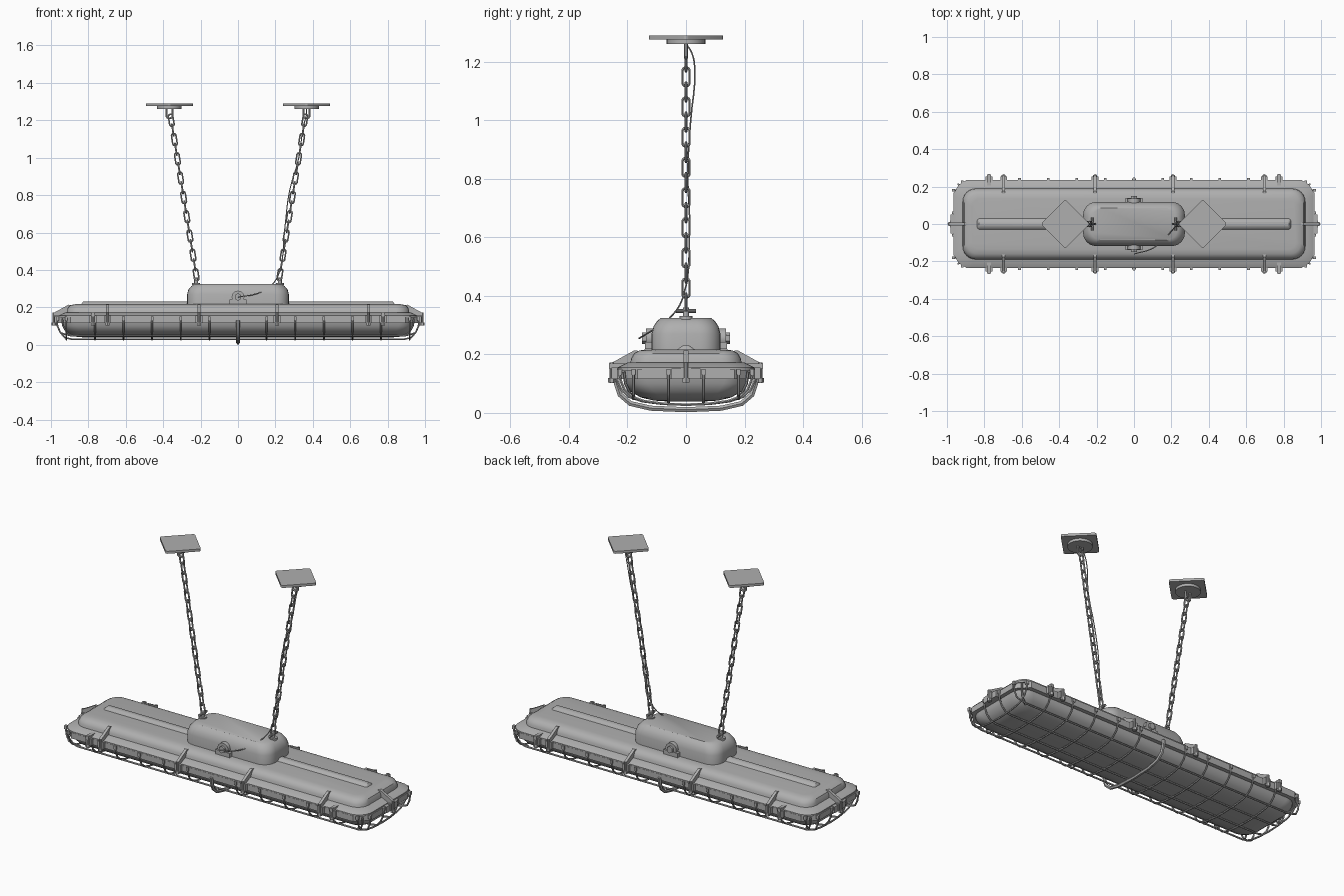
import bpy, bmesh, math
from mathutils import Vector, Matrix

old = bpy.data.objects.get("Cube")
if old:
    bpy.data.objects.remove(old)

grey = bpy.data.materials.new("painted_grey")
grey.use_nodes = True
COL = (0.43, 0.43, 0.43, 1)
grey.diffuse_color = COL
grey.node_tree.nodes["Principled BSDF"].inputs["Base Color"].default_value = COL


def add(name, mesh):
    mesh.materials.clear()
    mesh.materials.append(grey)
    mesh.shade_smooth()
    mesh.set_sharp_from_angle(angle=math.radians(35))
    ob = bpy.data.objects.new(name, mesh)
    bpy.context.collection.objects.link(ob)
    return ob


def finish(name, bm, mat=None):
    if mat:
        bm.transform(mat)
    bmesh.ops.recalc_face_normals(bm, faces=bm.faces)
    me = bpy.data.meshes.new(name)
    bm.to_mesh(me)
    bm.free()
    return add(name, me)


def outline(hx, hy, r, seg):
    pts = []
    for q, (sx, sy) in enumerate([(1, 1), (-1, 1), (-1, -1), (1, -1)]):
        for i in range(seg + 1):
            a = (q + i / seg) * math.pi / 2
            pts.append((sx * (hx - r) + r * math.cos(a), sy * (hy - r) + r * math.sin(a)))
    return pts


def loft(name, rings, seg=6, mat=None):
    """Stack rounded rectangles given as (half x, half y, corner radius, z)."""
    bm = bmesh.new()
    loops = [[bm.verts.new((x, y, z)) for x, y in outline(hx, hy, r, seg)] for hx, hy, r, z in rings]
    n = len(loops[0])
    for a, b in zip(loops, loops[1:]):
        for i in range(n):
            bm.faces.new((a[i], a[(i + 1) % n], b[(i + 1) % n], b[i]))
    bm.faces.new(loops[0][::-1])
    bm.faces.new(loops[-1])
    return finish(name, bm, mat)


def box(name, centre, size, mat=None):
    bm = bmesh.new()
    bmesh.ops.create_cube(bm, size=1)
    bm.transform(Matrix.Translation(centre) @ Matrix.Diagonal((*size, 1)))
    return finish(name, bm, mat)


def rod(name, centre, r, depth, axis="Z", seg=16, mat=None):
    bm = bmesh.new()
    bmesh.ops.create_cone(bm, cap_ends=True, segments=seg, radius1=r, radius2=r, depth=depth)
    turn = {"Z": Matrix(), "Y": Matrix.Rotation(math.pi / 2, 4, "X"), "X": Matrix.Rotation(math.pi / 2, 4, "Y")}
    bm.transform(Matrix.Translation(centre) @ turn[axis])
    return finish(name, bm, mat)


def wire(name, pts, r, closed=False, smooth=False, mat=None):
    cu = bpy.data.curves.new(name, "CURVE")
    cu.dimensions = "3D"
    cu.bevel_depth, cu.bevel_resolution, cu.use_fill_caps = r, 1, True
    if smooth:
        sp = cu.splines.new("BEZIER")
        sp.bezier_points.add(len(pts) - 1)
        for bp, p in zip(sp.bezier_points, pts):
            bp.co = p
            bp.handle_left_type = bp.handle_right_type = "AUTO"
        sp.resolution_u = 4
    else:
        sp = cu.splines.new("POLY")
        sp.points.add(len(pts) - 1)
        for sp_pt, p in zip(sp.points, pts):
            sp_pt.co = (*p, 1)
    sp.use_cyclic_u = closed
    tmp = bpy.data.objects.new("tmp", cu)
    bpy.context.collection.objects.link(tmp)
    me = bpy.data.meshes.new_from_object(tmp.evaluated_get(bpy.context.evaluated_depsgraph_get()))
    bpy.data.objects.remove(tmp)
    if mat:
        me.transform(mat)
    return add(name, me)


# Housing, rim and diffuser
loft("upper_housing", [(.917, .192, .07, .15), (.915, .188, .07, .185), (.907, .178, .065, .203),
                       (.89, .16, .055, .213), (.865, .135, .04, .217)])
loft("top_ridge", [(.84, .032, .01, .21), (.838, .028, .01, .218), (.828, .012, .008, .23)], 2)
loft("upper_flange", [(.96, .235, .085, .145), (.96, .235, .085, .155), (.925, .2, .07, .172)])
loft("lower_rim", [(.965, .236, .07, .115), (.965, .236, .07, .148)], 1)
loft("diffuser", [(.945, .215, .08, .13), (.94, .21, .08, .1), (.925, .19, .08, .073),
                  (.9, .155, .07, .053), (.86, .11, .05, .042), (.82, .06, .03, .039)])

# Junction box with glands on both sides
loft("junction_box", [(.272, .118, .07, .2), (.272, .118, .07, .27), (.265, .111, .07, .295),
                      (.25, .1, .065, .313), (.232, .085, .055, .325)])
for side in (-1, 1):
    rod("gland_collar", (0, side * .122, .255), .034, .03, "Y", 20)
    rod("gland_nut", (0, side * .14, .255), .02, .02, "Y", 6)
    box("gland_bracket", (0, side * .125, .23), (.09, .03, .025))

# Guard cage
half = [(.24, .14), (.235, .11), (.222, .08), (.195, .055), (.15, .04), (.08, .031), (0, .028)]
section = half + [(-y, z) for y, z in half[-2::-1]]
for k in range(-6, 7):
    if k:
        x = k * .153
        squeeze = .95 if abs(k) == 6 else 1
        wire("cage_rib", [(x, y * squeeze, z) for y, z in section], .005)
        for side in (-1, 1):
            box("rib_tab", (x, side * .238 * squeeze, .14), (.014, .014, .02))
for y, low in ((-.18, .048), (-.06, .03), (.06, .03), (.18, .048)):
    end = [(.968, .14), (.965, .1), (.95, .065), (.925, low + .008), (.89, low)]
    path = end + [(-x, z) for x, z in end[::-1]]
    wire("cage_bar", [(x, y, z) for x, z in path], .005)
    for s in (-1, 1):
        box("bar_tab", (s * .966, y, .14), (.016, .014, .02))
for sx in (-1, 1):
    for sy in (-1, 1):
        wire("corner_wire", [(sx * .94, sy * .212, .14), (sx * .935, sy * .207, .1),
                             (sx * .915, sy * .19, .065), (sx * .88, sy * .17, .047)], .005)
hoop = [(.24, .13), (.238, .1), (.225, .062), (.19, .032), (.12, .016), (0, .011)]
wire("centre_hoop", [(0, y, z) for y, z in hoop + [(-y, z) for y, z in hoop[-2::-1]]], .01)


def clip(mat, fin=True):
    """Toggle clamp pointing along local +y, with y = 0 on the rim edge."""
    if fin:
        prof = [(-.07, .165), (-.072, .212), (-.06, .214), (.02, .17), (.02, .155), (-.03, .152)]
        bm = bmesh.new()
        face = bm.faces.new([bm.verts.new((-.008, y, z)) for y, z in prof])
        new = bmesh.ops.extrude_face_region(bm, geom=[face])["geom"]
        bmesh.ops.translate(bm, verts=[v for v in new if isinstance(v, bmesh.types.BMVert)], vec=(.016, 0, 0))
        finish("clamp_lever", bm, mat)
    else:
        box("hinge_lug", (0, -.01, .16), (.02, .075, .018), mat)
    box("clamp_block", (0, .008, .135), (.036, .02, .04), mat)
    rod("clamp_bolt", (0, .018, .137), .008, .07, "Z", 10, mat)
    rod("clamp_nut", (0, .018, .112), .013, .016, "Z", 6, mat)


# Clamps on the long sides and on both ends
for turn in (0, math.pi):
    spin = Matrix.Rotation(turn, 4, "Z")
    for x in (-.697, -.208, .208, .697):
        clip(spin @ Matrix.Translation((x, .236, 0)))
    for x in (-.775, .775):
        clip(spin @ Matrix.Translation((x, .236, 0)), False)
    clip(spin @ Matrix.Rotation(-math.pi / 2, 4, "Z") @ Matrix.Translation((0, .966, 0)))
    box("end_pad", (.97, 0, .133), (.02, .1, .036), spin)

# Suspension chains with brackets and ceiling plates
link = []
for i in range(12):
    a = (i + .5) * math.tau / 12
    link.append((.0125 * math.cos(a), 0, .0125 * math.sin(a) + (.02 if i < 6 else -.02)))
for s in (-1, 1):
    top, bottom = Vector((s * .357, 0, 1.2)), Vector((s * .224, 0, .375))
    tilt = (top - bottom).to_track_quat("Z", "Y").to_matrix().to_4x4()
    for i in range(17):
        roll = Matrix.Rotation(math.pi / 2 * ((i + 1) % 2), 4, "Z")
        wire("chain_link", link, .0048, True,
             mat=Matrix.Translation(top.lerp(bottom, i / 16)) @ tilt @ roll)
    wire("ceiling_eye", [(p[0] * 1.3, 0, p[2]) for p in link], .006, True,
         mat=Matrix.Translation((s * .366, 0, 1.243)))
    rod("ceiling_boss", (s * .367, 0, 1.269), .066, .016, seg=28)
    plate_at = Matrix.Translation((s * .367, 0, 0)) @ Matrix.Rotation(math.pi / 4, 4, "Z")
    loft("ceiling_plate", [(.093, .093, .012, 1.276), (.093, .093, .012, 1.29)], 3, plate_at)
    rod("bracket_foot", (s * .224, 0, .325), .022, .012)
    rod("bracket_post", (s * .224, 0, .342), .01, .036)
    rod("bracket_pin", (s * .224, 0, .348), .007, .07, "Y", 10)

# Supply cable from the front gland up one chain
wire("supply_cable", [(0, -.16, .255), (.1, -.13, .273), (.18, -.06, .32), (.222, -.012, .39),
                      (.25, .012, .62), (.275, .006, .82), (.325, .016, 1.0), (.35, .03, 1.17),
                      (.366, .02, 1.23), (.367, 0, 1.262)], .0028, smooth=True)
